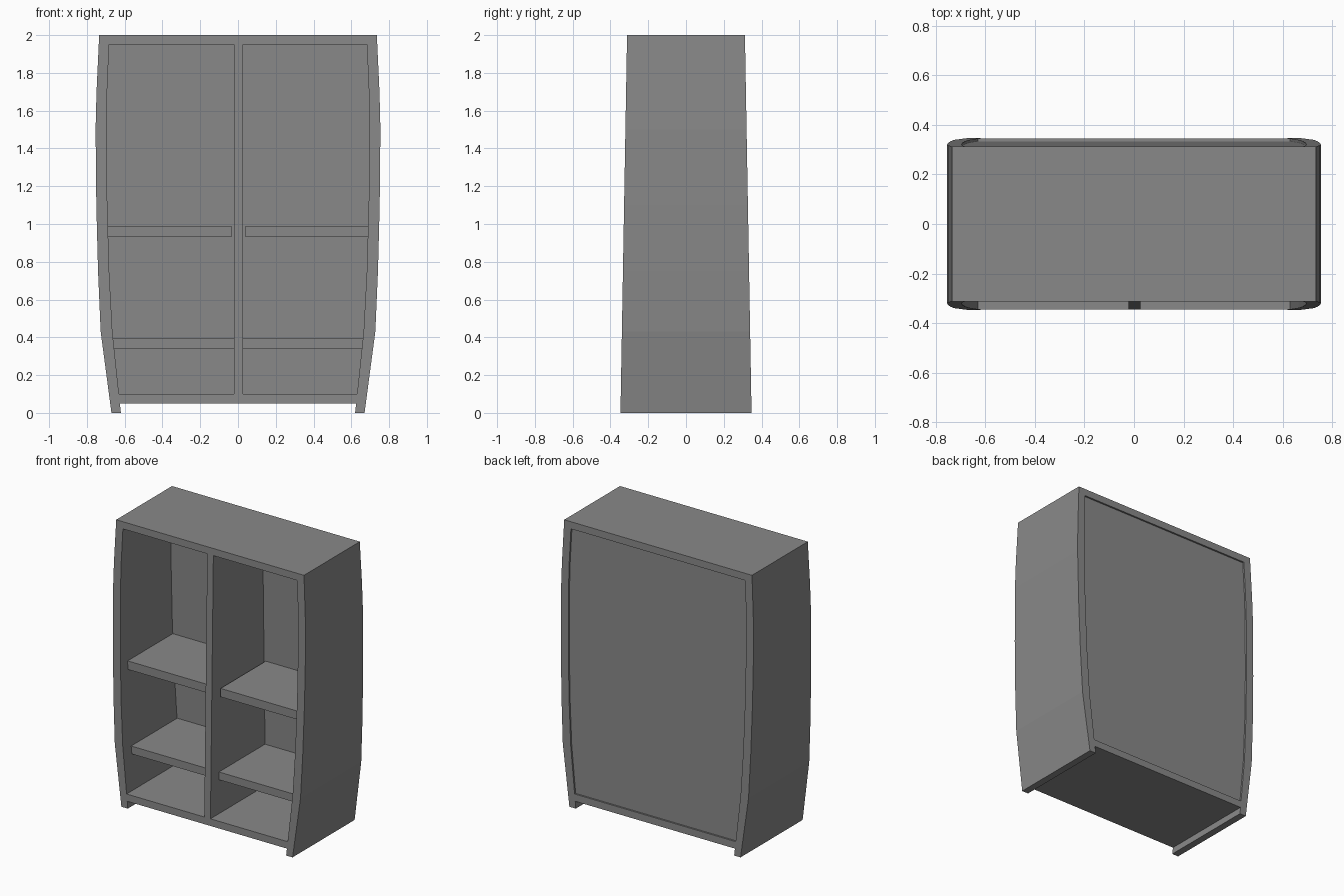
import bpy
import bmesh

cube = bpy.data.objects.get("Cube")
if cube:
    bpy.data.objects.remove(cube)

# Bowed side profile: height, outer half width, inner half width
PROFILE = [(0, .67, .62), (.43, .727, .665), (.75, .741, .682), (1.1, .75, .692),
           (1.5, .754, .696), (1.7, .749, .693), (2, .735, .68)]

grey = bpy.data.materials.new("grey")
grey.use_nodes = True
colour = (.25, .25, .25, 1)
grey.diffuse_color = colour
grey.node_tree.nodes["Principled BSDF"].inputs["Base Color"].default_value = colour


def width(z, column):
    for low, high in zip(PROFILE, PROFILE[1:]):
        if z <= high[0]:
            t = (z - low[0]) / (high[0] - low[0])
            return low[column] + t * (high[column] - low[column])


def outer(z):
    return width(z, 1)


def inner(z):
    return width(z, 2)


def depth(z):
    return .347 - .0175 * z


def panel(name, bottom, top, left, right, front, back):
    """Stack rectangular sections whose four edges are functions of height."""
    heights = [bottom] + [p[0] for p in PROFILE if bottom < p[0] < top] + [top]
    bm = bmesh.new()
    rings = []
    for z in heights:
        x0, x1, y0, y1 = left(z), right(z), front(z), back(z)
        rings.append([bm.verts.new((x, y, z))
                      for x, y in ((x0, y0), (x1, y0), (x1, y1), (x0, y1))])
    for a, b in zip(rings, rings[1:]):
        for i in range(4):
            j = (i + 1) % 4
            bm.faces.new((a[i], a[j], b[j], b[i]))
    bm.faces.new(rings[0][::-1])
    bm.faces.new(rings[-1])
    mesh = bpy.data.meshes.new(name)
    bm.to_mesh(mesh)
    bm.free()
    mesh.materials.append(grey)
    obj = bpy.data.objects.new(name, mesh)
    bpy.context.collection.objects.link(obj)


def inner_right(z):
    return -inner(z)


def front_edge(z):
    return -depth(z)


def back_inside(z):
    return depth(z) - .075


def shelf_front(z):
    return -.25


# Bowed sides, which also form the feet
panel("left_side", 0, 2, inner, outer, front_edge, depth)
panel("right_side", 0, 2, lambda z: -outer(z), inner_right, front_edge, depth)

# Top and bottom boards
panel("top_board", 1.95, 2, inner_right, inner, front_edge, depth)
panel("bottom_board", .05, .1, inner_right, inner, front_edge, depth)

# Back, set in slightly from the frame
panel("back_panel", .1, 1.95, inner_right, inner, back_inside, lambda z: depth(z) - .012)

# Upright divider
panel("divider", .1, 1.95, lambda z: -.022, lambda z: .026, front_edge, back_inside)

# Recessed shelves in both bays
for name, low, high, gap in (("lower", .34, .395, 0), ("upper", .93, .99, .013)):
    panel("left_" + name + "_shelf", low, high, lambda z: .026 + gap, inner,
          shelf_front, back_inside)
    panel("right_" + name + "_shelf", low, high, inner_right, lambda z: -.022 - gap,
          shelf_front, back_inside)
